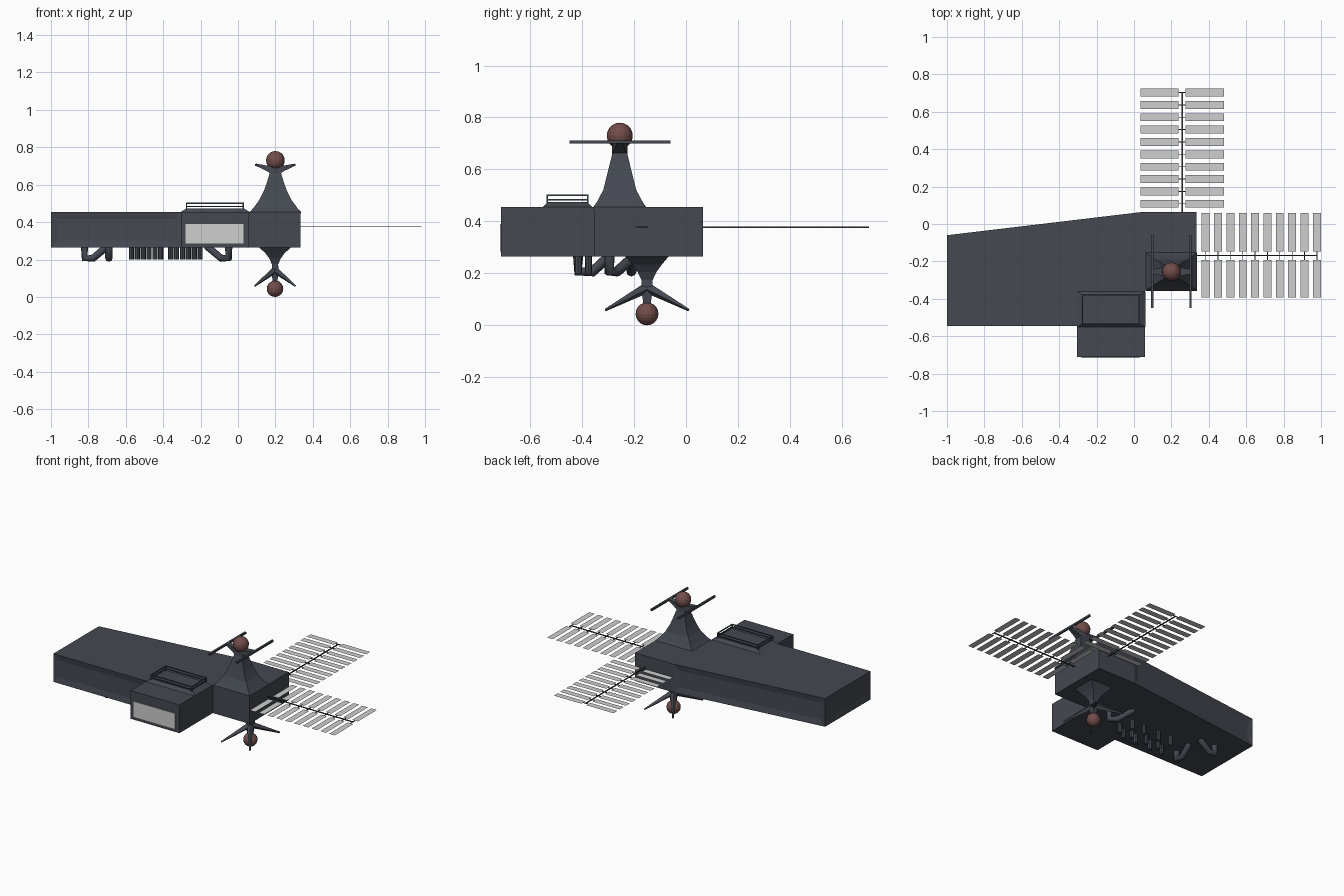
import bpy, bmesh
from mathutils import Vector

if "Cube" in bpy.data.objects:
    bpy.data.objects.remove(bpy.data.objects["Cube"])


def material(name, rgb):
    m = bpy.data.materials.new(name)
    m.diffuse_color = (*rgb, 1)
    m.use_nodes = True
    m.node_tree.nodes["Principled BSDF"].inputs["Base Color"].default_value = m.diffuse_color
    return m


HULL = material("dark_slate", (0.058, 0.065, 0.082))
PANEL = material("light_grey", (0.62, 0.62, 0.62))
RED = material("dull_red", (0.17, 0.075, 0.07))
SPAR = material("spar_charcoal", (0.045, 0.045, 0.05))


def finish(name, bm, mat):
    bmesh.ops.recalc_face_normals(bm, faces=bm.faces[:])
    me = bpy.data.meshes.new(name)
    bm.to_mesh(me)
    bm.free()
    me.materials.append(mat)
    ob = bpy.data.objects.new(name, me)
    bpy.context.collection.objects.link(ob)
    return ob


def add_box(bm, x0, x1, y0, y1, z0, z1):
    vs = bmesh.ops.create_cube(bm, size=1)["verts"]
    for v in vs:
        v.co = ((x0 + x1) / 2 + v.co.x * (x1 - x0),
                (y0 + y1) / 2 + v.co.y * (y1 - y0),
                (z0 + z1) / 2 + v.co.z * (z1 - z0))


def add_strut(bm, a, b, r0, r1, sides=4):
    a, b = Vector(a), Vector(b)
    d = b - a
    vs = bmesh.ops.create_cone(bm, segments=sides, radius1=r0, radius2=r1,
                               depth=d.length, cap_ends=True)["verts"]
    q = d.to_track_quat('Z', 'Y')
    for v in vs:
        v.co = q @ v.co + (a + b) / 2


def add_loft(bm, cx, cy, sections):
    """Stack of rectangles given as (z, half x, half y)."""
    rings = [[bm.verts.new((cx + sx * hx, cy + sy * hy, z))
              for sx, sy in ((-1, -1), (1, -1), (1, 1), (-1, 1))]
             for z, hx, hy in sections]
    for lo, hi in zip(rings, rings[1:]):
        for i in range(4):
            j = (i + 1) % 4
            bm.faces.new((lo[i], lo[j], hi[j], hi[i]))
    bm.faces.new(rings[0])
    bm.faces.new(rings[-1])


def sphere(name, loc, r):
    bm = bmesh.new()
    bmesh.ops.create_uvsphere(bm, u_segments=16, v_segments=10, radius=r)
    bmesh.ops.translate(bm, verts=bm.verts[:], vec=loc)
    finish(name, bm, RED)


# Hull: extruded plan outline with recessed panels on three sides
ZB, ZT = 0.264, 0.455
plan = [(-1, -.545), (-.305, -.545), (-.305, -.712), (.06, -.712), (.06, -.355),
        (.335, -.355), (.335, .065), (.05, .065), (-1, -.06)]
bm = bmesh.new()
low = [bm.verts.new((x, y, ZB)) for x, y in plan]
top = [bm.verts.new((x, y, ZT)) for x, y in plan]
n = len(plan)
sides = [bm.faces.new((low[i], low[(i + 1) % n], top[(i + 1) % n], top[i])) for i in range(n)]
bm.faces.new(top)
bm.faces.new(low[::-1])
bm.normal_update()
bmesh.ops.inset_individual(bm, faces=[sides[0], sides[7], sides[8]], thickness=.055, depth=-.008)
finish("hull", bm, HULL)

# Front window plate
bm = bmesh.new()
add_box(bm, -.28, .03, -.716, -.711, .285, .39)
finish("front_window", bm, PANEL)

# Roof deck with double guard rail
bm = bmesh.new()
add_loft(bm, -.122, -.456, [(ZT - .01, .183, .096), (ZT, .183, .096), (.474, .152, .076)])
finish("roof_deck", bm, HULL)
bm = bmesh.new()
X0, X1, Y0, Y1, T = -.275, .028, -.534, -.378, .003
for z in (.484, .501):
    for y in (Y0, Y1):
        add_box(bm, X0, X1, y - T, y + T, z - T, z + T)
    for x in (X0, X1):
        add_box(bm, x - T, x + T, Y0, Y1, z - T, z + T)
for x in (X0, X1):
    for y in (Y0, Y1):
        add_box(bm, x - T, x + T, y - T, y + T, .465, .504)
finish("guard_rail", bm, HULL)

# Upper mast: flared tower, two side arms carrying long bars, ball on top
UX, UY = .2, -.255
bm = bmesh.new()
add_loft(bm, UX, UY, [(ZT - .01, .137, .102), (ZT, .137, .102), (.475, .118, .088),
                      (.52, .085, .064), (.57, .06, .051), (.62, .043, .039),
                      (.66, .031, .029), (.70, .024, .022)])
finish("mast_tower", bm, HULL)
bm = bmesh.new()
for s in (-1, 1):
    ends = []
    for dx, hy, z0, z1 in ((0, .03, .645, .70), (.05, .022, .675, .703), (.103, .012, .70, .713)):
        ends.append([bm.verts.new((UX + s * dx, UY + y, z))
                     for y, z in ((-hy, z0), (hy, z0), (hy, z1), (-hy, z1))])
    for a, b in zip(ends, ends[1:]):
        for i in range(4):
            j = (i + 1) % 4
            bm.faces.new((a[i], a[j], b[j], b[i]))
    bm.faces.new(ends[0])
    bm.faces.new(ends[-1])
    x = UX + s * .102
    add_box(bm, x - .006, x + .006, -.448, -.06, .699, .712)
finish("mast_arms", bm, HULL)
sphere("mast_ball", (UX, UY, .73), .05)

# Lower mast: inverted flare with four spread prongs and a ball
LX, LY = .198, -.15
bm = bmesh.new()
add_loft(bm, LX, LY, [(.07, .012, .012), (.135, .018, .022), (.175, .017, .022),
                      (.205, .03, .036), (.235, .052, .058), (ZB, .085, .082), (ZB + .01, .085, .082)])
for sx in (-1, 1):
    for sy in (-1, 1):
        add_strut(bm, (LX, LY, .145), (LX + sx * .108, LY + sy * .16, .059), .021, .005)
finish("lower_mast", bm, HULL)
sphere("lower_ball", (LX, LY, .044), .044)

# Underside pipes: bent tubes
pipes = [
    [(-.82, -.21, .27), (-.82, -.21, .207), (-.775, -.21, .207), (-.70, -.21, .27)],
    [(-.69, -.415, .27), (-.69, -.415, .207), (-.69, -.36, .207), (-.69, -.29, .27)],
    [(-.05, -.295, .27), (-.05, -.295, .207), (-.09, -.265, .207), (-.165, -.195, .27)],
]
for k, pts in enumerate(pipes):
    cu = bpy.data.curves.new("pipe_path", 'CURVE')
    cu.dimensions = '3D'
    cu.bevel_depth = .02
    cu.bevel_resolution = 2
    cu.use_fill_caps = True
    sp = cu.splines.new('POLY')
    sp.points.add(len(pts) - 1)
    for p, c in zip(sp.points, pts):
        p.co = (*c, 1)
    cu.materials.append(HULL)
    bpy.context.collection.objects.link(bpy.data.objects.new(f"under_pipe_{k + 1}", cu))

# Underside pegs in staggered rows, two groups of six
bm = bmesh.new()
for g in (-.57, -.36):
    for i in range(6):
        x, y = g + i * .0315, (-.415, -.295, -.375)[i % 3]
        add_strut(bm, (x, y, .268), (x, y, .20), .014, .014, 8)
finish("under_pegs", bm, HULL)

# Solar wings: flat slats either side of a thin spar
ZS, P = .378, .0661


def wing(name, start, ranges, spar, spar_at, along_x):
    slats, frame = bmesh.new(), bmesh.new()

    def rect(a0, a1, b0, b1):
        cs = [(a0, b0), (a1, b0), (a1, b1), (a0, b1)]
        if not along_x:
            cs = [(b, a) for a, b in cs][::-1]
        slats.faces.new([slats.verts.new((x, y, ZS)) for x, y in cs])

    def bar(a0, a1, b0, b1):
        c = (a0, a1, b0, b1) if along_x else (b0, b1, a0, a1)
        add_box(frame, *c, ZS - .0025, ZS + .0025)

    bar(*spar, spar_at - .0035, spar_at + .0035)
    for i in range(10):
        a = start + i * P
        for lo, hi in ranges:
            rect(a, a + .042, lo, hi)
        bar(a + .019, a + .023, ranges[0][1], ranges[1][0])
    finish(name + "_slats", slats, PANEL)
    finish(name + "_spar", frame, SPAR)


wing("right_wing", .362, [(-.392, -.193), (-.146, .058)], (.33, .977), -.168, True)
wing("rear_wing", .087, [(.036, .238), (.276, .482)], (.06, .70), .258, False)
